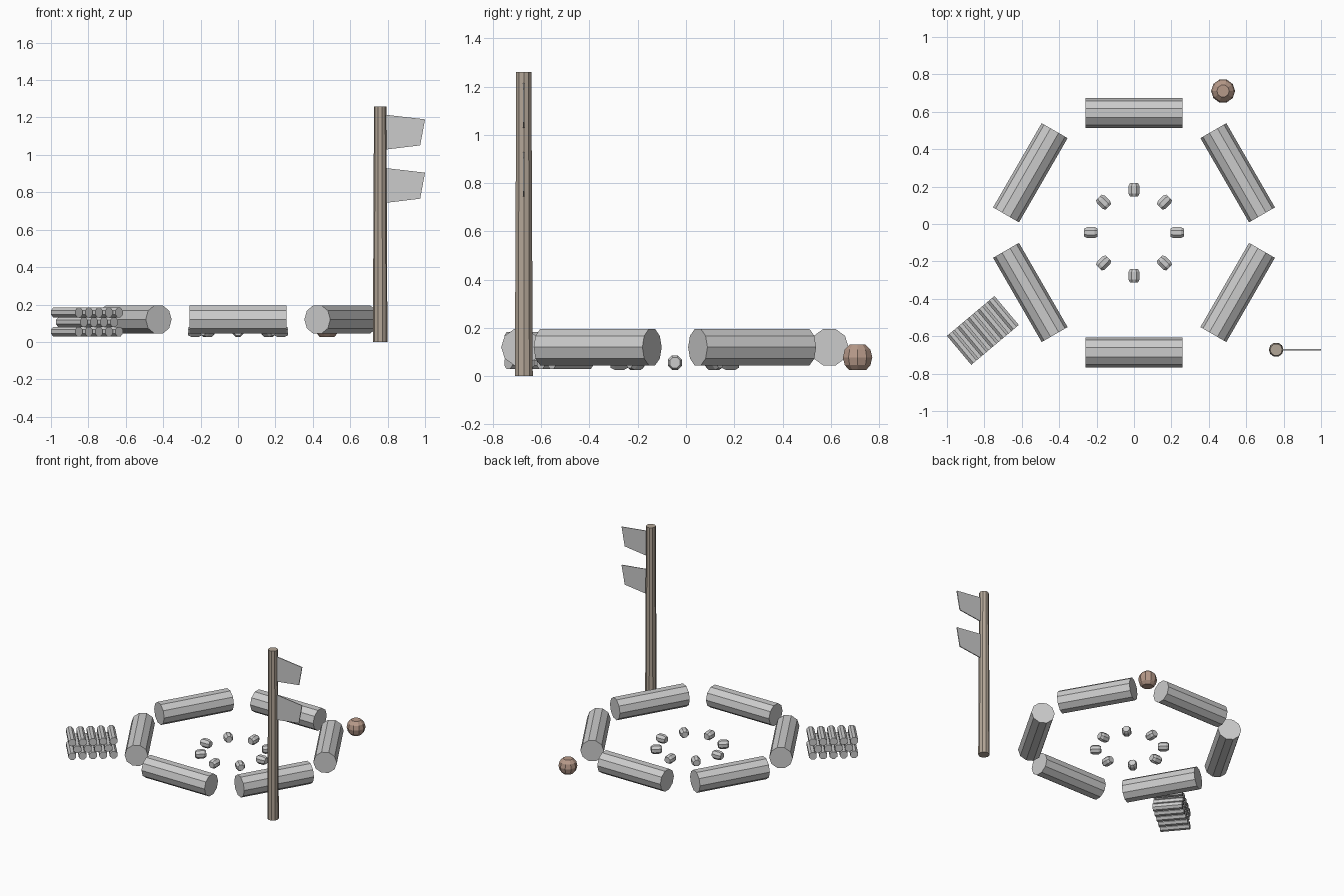
import bpy, math
from math import sin, cos, pi, radians
from mathutils import Matrix

if "Cube" in bpy.data.objects:
    bpy.data.objects.remove(bpy.data.objects["Cube"])

CY = -0.046  # centre of the seating ring


def paint(obj, name, rgb):
    mat = bpy.data.materials.get(name) or bpy.data.materials.new(name)
    mat.diffuse_color = (*rgb, 1)
    mat.use_nodes = True
    mat.node_tree.nodes["Principled BSDF"].inputs["Base Color"].default_value = mat.diffuse_color
    obj.data.materials.append(mat)


def lathe(name, profile, sides, loc, horizontal=None, phase=0.0):
    """Capped solid from (radius, height) rings; horizontal = heading of a lying axis."""
    verts = [(r * cos(2 * pi * i / sides + phase), r * sin(2 * pi * i / sides + phase), h)
             for r, h in profile for i in range(sides)]
    n = len(profile)
    faces = [tuple(range(sides))[::-1], tuple(range((n - 1) * sides, n * sides))]
    for k in range(n - 1):
        for i in range(sides):
            j = (i + 1) % sides
            a, b = k * sides, (k + 1) * sides
            faces.append((a + i, a + j, b + j, b + i))
    mesh = bpy.data.meshes.new(name)
    mesh.from_pydata(verts, [], faces)
    if horizontal is not None:
        mesh.transform(Matrix.Rotation(horizontal, 4, 'Z') @ Matrix.Rotation(pi / 2, 4, 'Y'))
    obj = bpy.data.objects.new(name, mesh)
    obj.location = loc
    bpy.context.collection.objects.link(obj)
    return obj


# Six seat logs, tangent to the ring
for i in range(6):
    a = radians(30 + 60 * i)
    lathe(f"seat_log_{i + 1}", [(0.08, -0.26), (0.08, 0.26)], 10,
          (0.64 * cos(a), CY + 0.64 * sin(a), 0.12), a + pi / 2, pi / 2)

# Eight fire ring stones, squat barrels pointing at the centre
stone = [(0.023, -0.036), (0.032, -0.02), (0.032, 0.02), (0.023, 0.036)]
for i in range(8):
    a = i * pi / 4
    lathe(f"fire_stone_{i + 1}", stone, 8,
          (0.23 * cos(a), CY + 0.23 * sin(a), 0.056), a, pi / 8)

# Firewood stack: rows of five, four and five
across = radians(40)
for row, count in enumerate((5, 4, 5)):
    for k in range(count):
        d = (k - (count - 1) / 2) * 0.07
        lathe(f"firewood_{row + 1}_{k + 1}", [(0.028, -0.101), (0.028, 0.101)], 8,
              (-0.808 + d * cos(across), -0.569 + d * sin(across), 0.055 + 0.051 * row),
              across - pi / 2, pi / 8)

# Tapered sign post
post = lathe("sign_post", [(0.039, 0), (0.033, 1.26)], 10, (0.76, -0.672, 0))
paint(post, "post_wood", (0.45, 0.38, 0.31))

# Two thin pennants on the post
for i, z in enumerate((1.215, 0.93)):
    outline = [(0.785, z), (1.0, z - 0.025), (0.974, z - 0.164), (0.785, z - 0.187)]
    verts = [(x, y, h) for y in (-0.675, -0.669) for x, h in outline]
    faces = [(3, 2, 1, 0), (4, 5, 6, 7)]
    faces += [(k, (k + 1) % 4, (k + 1) % 4 + 4, k + 4) for k in range(4)]
    mesh = bpy.data.meshes.new("pennant")
    mesh.from_pydata(verts, [], [f[::-1] for f in faces])
    bpy.context.collection.objects.link(bpy.data.objects.new(f"pennant_{i + 1}", mesh))

# Round clay pot
pot = lathe("pot", [(0.038, 0.026), (0.056, 0.046), (0.064, 0.078), (0.056, 0.11), (0.033, 0.132)],
            10, (0.476, 0.711, 0))
paint(pot, "clay", (0.47, 0.32, 0.25))
